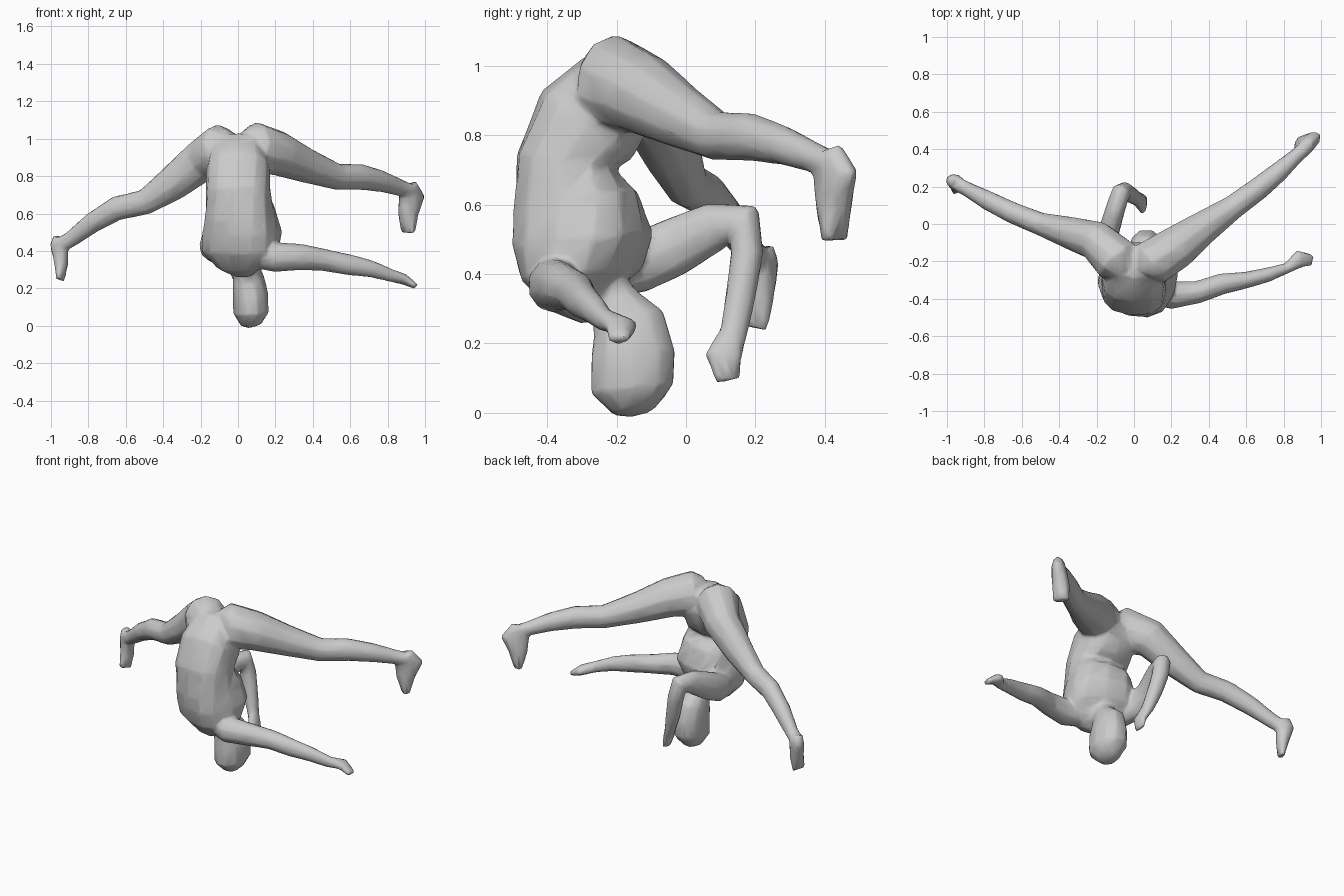
import bpy, math
from mathutils import Vector, Matrix

parts = []


def loft(name, rings, ref, sides=10, square=1.0):
    """Skin of rings (x, y, z, half size along ref, half size across, twist)."""
    pts = [Vector(r[:3]) for r in rings]
    verts, faces = [], []
    for i, r in enumerate(rings):
        t = (pts[min(i + 1, len(pts) - 1)] - pts[max(i - 1, 0)]).normalized()
        yaw = r[5] if len(r) > 5 else 0
        s = Matrix.Rotation(math.radians(yaw), 3, 'Z') @ Vector(ref)
        s = (s - t * s.dot(t)).normalized()
        u = t.cross(s)
        for k in range(sides):
            a = 2 * math.pi * k / sides
            c, d = math.cos(a), math.sin(a)
            c = math.copysign(abs(c) ** square, c)
            d = math.copysign(abs(d) ** square, d)
            verts.append(pts[i] + s * c * r[3] + u * d * r[4])
    for i in range(len(rings) - 1):
        for k in range(sides):
            n = (k + 1) % sides
            faces.append((i * sides + k, i * sides + n,
                          (i + 1) * sides + n, (i + 1) * sides + k))
    faces.append(tuple(reversed(range(sides))))
    faces.append(tuple(range(len(verts) - sides, len(verts))))
    me = bpy.data.meshes.new(name)
    me.from_pydata(verts, [], faces)
    ob = bpy.data.objects.new(name, me)
    bpy.context.collection.objects.link(ob)
    parts.append(ob)


# Torso, hips at the top, shoulders turned
loft("torso", [
    (0, -.13, .955, .11, .075), (0, -.20, .92, .15, .14), (0, -.285, .83, .172, .163),
    (0, -.345, .72, .174, .145, -5), (.01, -.318, .60, .188, .182, -14),
    (.022, -.297, .50, .208, .192, -22), (.012, -.30, .40, .208, .157, -24),
    (.025, -.28, .335, .14, .105, -24), (.035, -.25, .29, .06, .06, -20)],
    (1, 0, 0), 12, .78)

# Neck and head
loft("head", [
    (.03, -.25, .40, .065, .065), (.05, -.205, .315, .065, .075),
    (.055, -.165, .255, .085, .11), (.066, -.152, .17, .095, .125),
    (.069, -.155, .07, .096, .124), (.07, -.135, .02, .065, .08),
    (.075, -.13, .001, .03, .04)], (1, 0, 0), 10, .9)

# Legs, spread to both sides
loft("right_leg", [
    (.055, -.26, .95, .10, .08), (.085, -.215, .952, .14, .13),
    (.22, -.13, .92, .12, .12), (.37, -.02, .855, .094, .092),
    (.53, .09, .797, .071, .067), (.66, .185, .795, .07, .063),
    (.77, .275, .772, .058, .055), (.87, .365, .737, .045, .041),
    (.93, .42, .715, .04, .04)], (0, 0, 1))
loft("left_leg", [
    (-.055, -.25, .94, .10, .08), (-.085, -.20, .945, .138, .13),
    (-.20, -.09, .88, .115, .108), (-.35, -.045, .76, .094, .087),
    (-.50, .0, .66, .069, .063), (-.65, .06, .627, .066, .059),
    (-.78, .125, .55, .056, .053), (-.89, .185, .465, .045, .04),
    (-.95, .215, .43, .04, .04)], (0, 0, 1))

# Feet, toes hanging down
loft("right_foot", [
    (.915, .41, .755, .05, .035), (.93, .43, .69, .088, .045),
    (.91, .425, .60, .058, .052), (.91, .428, .497, .026, .05)], (.75, .65, 0), 8)
loft("left_foot", [
    (-.945, .217, .47, .05, .037), (-.955, .225, .43, .055, .042),
    (-.945, .21, .33, .038, .046), (-.95, .195, .245, .018, .045)], (-.9, .4, 0), 8)

# Outstretched arm with flat hand
loft("right_arm", [
    (.08, -.35, .38, .07, .07), (.20, -.38, .367, .08, .078),
    (.34, -.365, .367, .071, .062), (.47, -.32, .35, .059, .058),
    (.60, -.30, .325, .056, .046), (.72, -.27, .302, .045, .039),
    (.82, -.235, .268, .035, .029), (.885, -.185, .25, .03, .05),
    (.953, -.195, .21, .016, .033)], (0, 0, 1))

# Bent arm beside the head
loft("left_arm", [
    (-.10, -.25, .40, .07, .08), (-.14, -.14, .43, .068, .088),
    (-.135, -.04, .475, .057, .087), (-.10, .08, .535, .053, .073),
    (-.07, .168, .548, .052, .062), (-.05, .176, .46, .05, .048),
    (-.02, .158, .34, .045, .045), (.015, .137, .23, .033, .041),
    (.045, .108, .165, .025, .056), (.057, .122, .092, .016, .038)], (1, 0, 0))

# Merge the parts into one continuous skin and reduce it
for ob in parts:
    ob.select_set(True)
body = parts[0]
bpy.context.view_layer.objects.active = body
bpy.ops.object.join()
body.name = "body"
m = body.modifiers.new("merge", 'REMESH')
m.mode, m.voxel_size = 'VOXEL', .01
m = body.modifiers.new("blend", 'SMOOTH')
m.factor, m.iterations = .5, 5
m = body.modifiers.new("reduce", 'DECIMATE')
m.ratio = .06
for mod in list(body.modifiers):
    bpy.ops.object.modifier_apply(modifier=mod.name)
bpy.ops.object.shade_smooth_by_angle(angle=math.radians(60))
